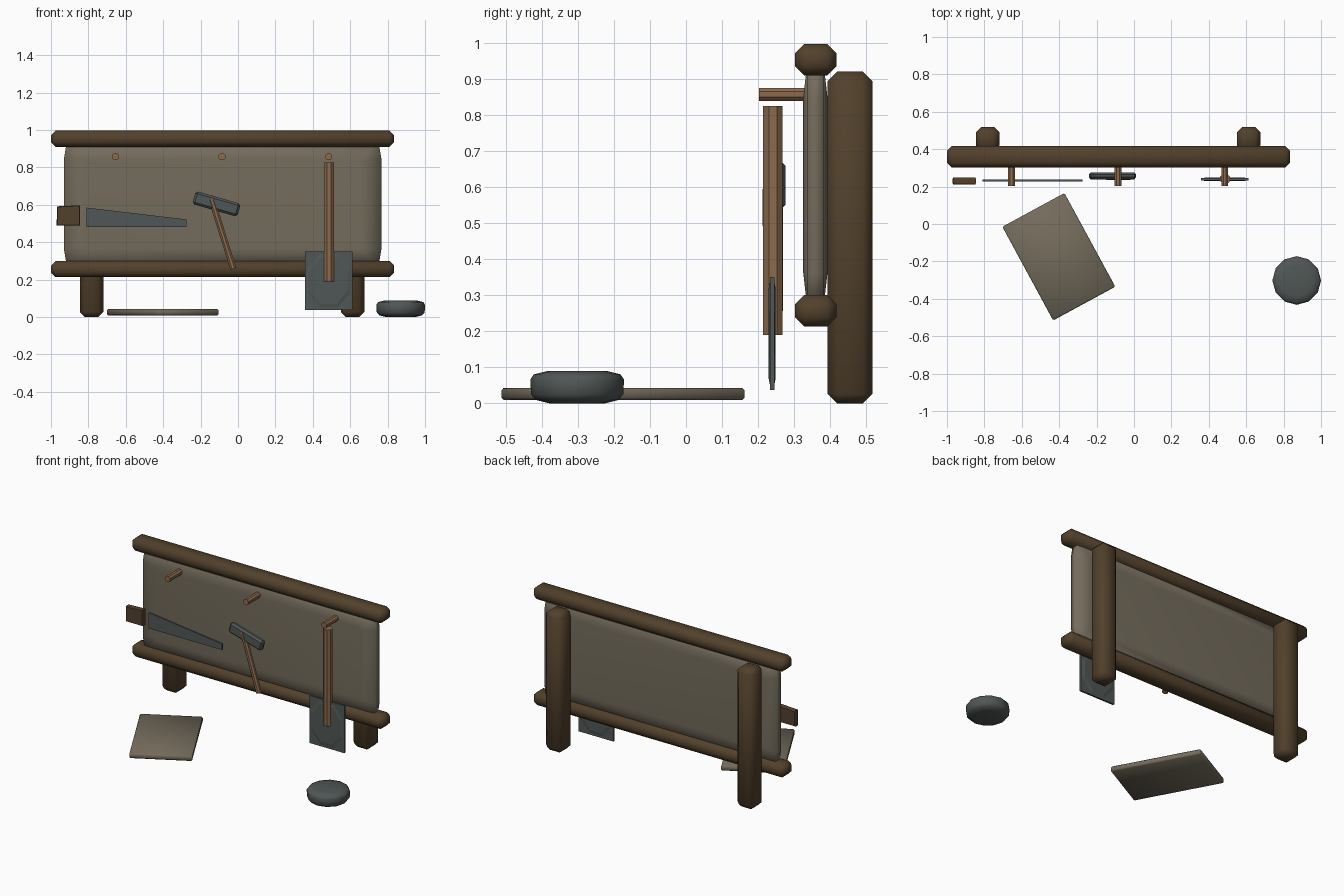
import bpy, bmesh, math
from mathutils import Matrix, Vector

cube = bpy.data.objects.get("Cube")
if cube:
    bpy.data.objects.remove(cube, do_unlink=True)


def material(name, rgb):
    m = bpy.data.materials.new(name)
    m.use_nodes = True
    m.diffuse_color = (*rgb, 1)
    bsdf = m.node_tree.nodes["Principled BSDF"]
    bsdf.inputs["Base Color"].default_value = (*rgb, 1)
    bsdf.inputs["Roughness"].default_value = 0.9
    return m


DARK = material("dark wood", (0.085, 0.053, 0.025))
LIGHT = material("light wood", (0.26, 0.145, 0.075))
BOARD = material("weathered board", (0.175, 0.15, 0.108))
METAL = material("dull metal", (0.08, 0.095, 0.092))


def finish(name, bm, mat, smooth=False):
    bmesh.ops.recalc_face_normals(bm, faces=bm.faces)
    mesh = bpy.data.meshes.new(name)
    bm.to_mesh(mesh)
    bm.free()
    mesh.materials.append(mat)
    for p in mesh.polygons:
        p.use_smooth = smooth
    ob = bpy.data.objects.new(name, mesh)
    bpy.context.collection.objects.link(ob)
    return ob


def box(name, centre, size, mat, bevel=0, turn=Matrix(), smooth=True):
    """Chamfered block, rotated by turn around its own centre."""
    bm = bmesh.new()
    bmesh.ops.create_cube(bm, size=1)
    bmesh.ops.scale(bm, vec=size, verts=bm.verts)
    if bevel:
        bmesh.ops.bevel(bm, geom=bm.edges[:], offset=bevel, segments=1, affect='EDGES')
    bm.transform(Matrix.Translation(centre) @ turn)
    return finish(name, bm, mat, smooth and bevel > 0)


def span(name, x, y, z, mat, bevel=0):
    """Chamfered block given by its limits on each axis."""
    lims = (x, y, z)
    return box(name, [(a + b) / 2 for a, b in lims], [b - a for a, b in lims], mat, bevel)


def rod(name, a, b, r, mat, sides=8):
    a, b = Vector(a), Vector(b)
    bm = bmesh.new()
    turn = (b - a).to_track_quat('Z', 'Y').to_matrix().to_4x4()
    spin = Matrix.Rotation(math.pi / sides, 4, 'Z')
    bmesh.ops.create_cone(bm, cap_ends=True, segments=sides, radius1=r, radius2=r,
                          depth=(b - a).length,
                          matrix=Matrix.Translation((a + b) / 2) @ turn @ spin)
    return finish(name, bm, mat)


def loft(name, rings, mat, smooth=True):
    """Joins rings of equal point count and caps both ends."""
    bm = bmesh.new()
    loops = [[bm.verts.new(p) for p in ring] for ring in rings]
    n = len(loops[0])
    for lo, hi in zip(loops, loops[1:]):
        for i in range(n):
            j = (i + 1) % n
            bm.faces.new((lo[i], lo[j], hi[j], hi[i]))
    bm.faces.new(loops[0])
    bm.faces.new(loops[-1])
    return finish(name, bm, mat, smooth)


# Frame: two rails in front of two posts
for name, z0 in (("lower_rail", 0.213), ("upper_rail", 0.91)):
    span(name, (-1, 0.835), (0.303, 0.417), (z0, z0 + 0.087), DARK, 0.025)
for name, x0 in (("right_post", -0.845), ("left_post", 0.55)):
    span(name, (x0, x0 + 0.125), (0.392, 0.518), (0, 0.92), DARK, 0.027)


# Back board: slightly pillowed panel with eased corners
def board_ring(y, inset, cut):
    pts = []
    for sx, sz in ((1, 1), (-1, 1), (-1, -1), (1, -1)):
        x, z = 0.853 - inset, 0.35 - inset
        pair = [(sx * x, sz * (z - cut)), (sx * (x - cut / 6), sz * z)]
        pts += pair if sx * sz > 0 else pair[::-1]
    return [(px - 0.082, y, pz + 0.605) for px, pz in pts]


loft("back_board", [board_ring(0.325, 0.11, 0.02), board_ring(0.337, 0.005, 0.1),
                    board_ring(0.381, 0.005, 0.1), board_ring(0.393, 0.11, 0.02)], BOARD)

# Hanging pegs
for i, x in enumerate((-0.655, -0.085, 0.485)):
    rod(f"peg_{i + 1}", (x, 0.203, 0.857), (x, 0.345, 0.857), 0.02, LIGHT)

# Shovel: long handle, square blade with a raised facet
rod("shovel_handle", (0.487, 0.241, 0.19), (0.487, 0.241, 0.825), 0.029, LIGHT)
span("shovel_blade", (0.357, 0.612), (0.233, 0.245), (0.037, 0.35), METAL)
facet = []
for y, s in ((0.229, 0.86), (0.233, 1), (0.245, 1), (0.249, 0.86)):
    facet.append([(0.4845 + 0.128 * s * math.cos(a), y, 0.193 + 0.155 * s * math.sin(a))
                  for a in (math.pi / 4 * (k + 0.5) for k in range(8))])
loft("shovel_facet", facet, METAL, False)

# Hammer: tilted chamfered head and slim handle
tilt = Matrix.Rotation(math.radians(16), 4, 'Y')
box("hammer_head", (-0.115, 0.257, 0.605), (0.25, 0.038, 0.072), METAL, 0.012, tilt, False)
rod("hammer_handle", (-0.142, 0.253, 0.632), (-0.025, 0.253, 0.258), 0.018, LIGHT)

# Saw: tapered blade and separate grip
outline = [(-0.81, 0.482), (-0.275, 0.482), (-0.275, 0.522), (-0.81, 0.585)]
loft("saw_blade", [[(x, y, z) for x, z in outline] for y in (0.227, 0.238)], METAL, False)
grip = [(-0.97, 0.49), (-0.845, 0.49), (-0.845, 0.597), (-0.967, 0.592)]
loft("saw_grip", [[(-0.907 + (x + 0.907) * s, y, 0.542 + (z - 0.542) * s) for x, z in grip]
                  for y, s in ((0.212, 0.94), (0.218, 1), (0.242, 1), (0.248, 0.94))],
     DARK, False)

# Loose board lying on the ground
box("loose_board", (-0.402, -0.175, 0.026), (0.378, 0.57, 0.034), BOARD, 0.007,
    Matrix.Rotation(math.radians(28.5), 4, 'Z'))

# Flat round stone
levels = ((0.0, 0.6), (0.009, 0.88), (0.025, 0.985), (0.066, 1), (0.08, 0.93), (0.089, 0.65))
loft("round_stone", [[(0.87 + 0.13 * s * math.cos(a), -0.302 + 0.13 * s * math.sin(a), z)
                      for a in (math.tau / 12 * k for k in range(12))]
                     for z, s in levels], METAL)
